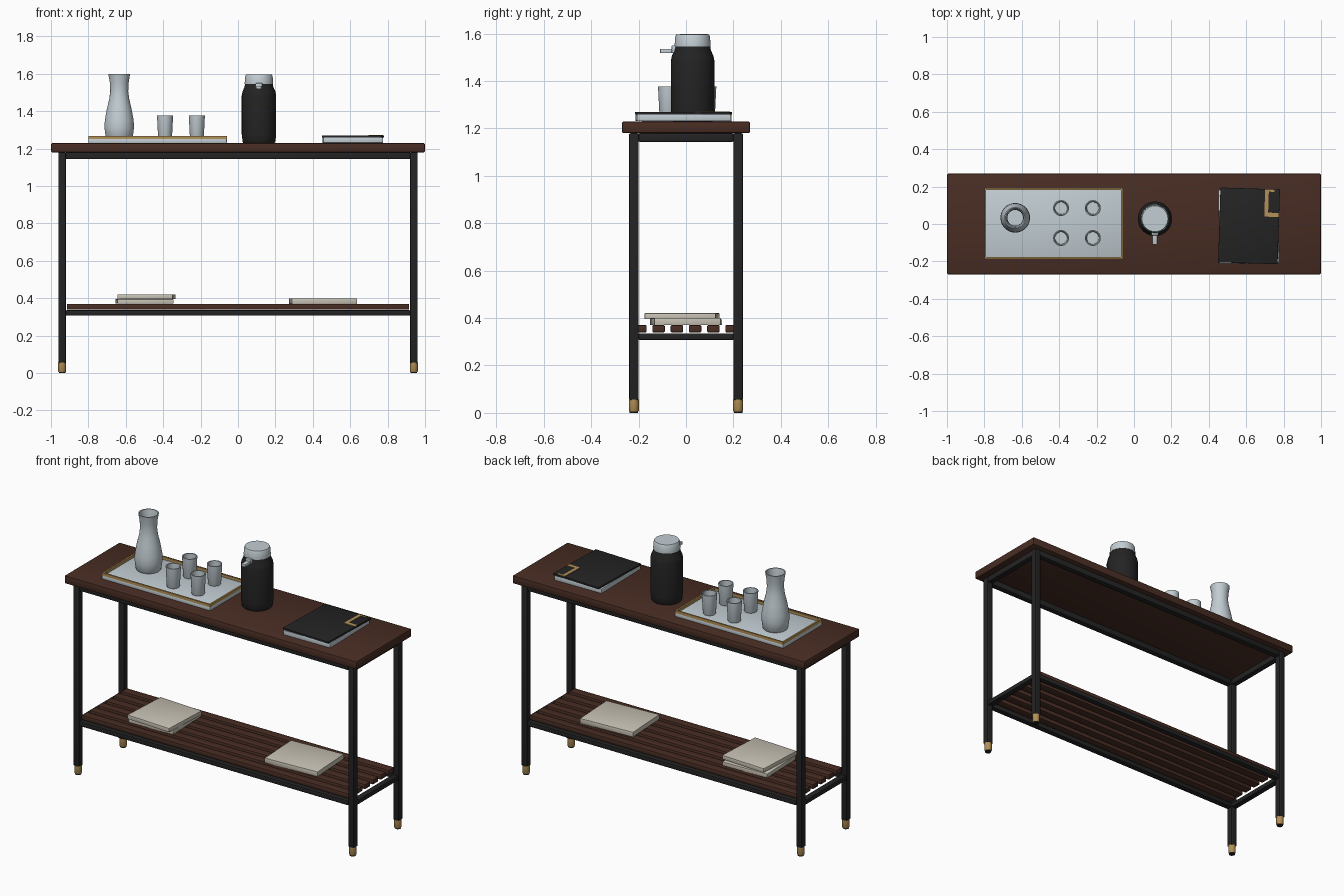
import bpy
import bmesh
from math import radians
from mathutils import Matrix, Vector

cube = bpy.data.objects.get("Cube")
if cube:
    bpy.data.objects.remove(cube, do_unlink=True)


def make_material(name, rgb):
    mat = bpy.data.materials.new(name)
    mat.use_nodes = True
    color = (*rgb, 1)
    mat.diffuse_color = color
    mat.node_tree.nodes["Principled BSDF"].inputs["Base Color"].default_value = color
    return mat


walnut = make_material("walnut", (0.065, 0.026, 0.017))
black = make_material("matte black", (0.017, 0.017, 0.017))
brass = make_material("brass", (0.46, 0.285, 0.095))
pale = make_material("pale ceramic", (0.54, 0.61, 0.65))
cream = make_material("cream paper", (0.58, 0.54, 0.46))
parts = []


def finish(bm, name, mat):
    mesh = bpy.data.meshes.new(name)
    bmesh.ops.recalc_face_normals(bm, faces=bm.faces)
    bm.to_mesh(mesh)
    bm.free()
    mesh.materials.append(mat)
    obj = bpy.data.objects.new(name, mesh)
    bpy.context.collection.objects.link(obj)
    parts.append(obj)
    return obj


def box(name, mat, center, size, bevel=0, turn=0):
    bm = bmesh.new()
    bmesh.ops.create_cube(bm, size=1, matrix=Matrix.Diagonal((*size, 1)))
    if bevel:
        bmesh.ops.bevel(bm, geom=bm.edges[:], offset=bevel, segments=2,
                        profile=0.5, affect='EDGES')
    obj = finish(bm, name, mat)
    obj.location = center
    obj.rotation_euler.z = radians(turn)
    return obj


def turned(name, mat, center, profile, steps=40):
    """Revolve a (radius, height) profile around the vertical axis."""
    bm = bmesh.new()
    verts = [bm.verts.new((r, 0, z)) for r, z in profile]
    edges = [bm.edges.new(pair) for pair in zip(verts, verts[1:])]
    bmesh.ops.spin(bm, geom=verts + edges, cent=(0, 0, 0), axis=(0, 0, 1),
                   angle=radians(360), steps=steps, use_merge=True)
    bmesh.ops.remove_doubles(bm, verts=bm.verts[:], dist=0.0001)
    obj = finish(bm, name, mat)
    obj.location = center
    return obj


# Table: top, legs with brass feet, and two rings of rails
box("table_top", walnut, (0, 0, 1.205), (2, 0.54, 0.05), 0.008)
LEG_X, LEG_Y = 0.94, 0.22
for sx, side in ((1, "left"), (-1, "right")):
    for sy, end in ((-1, "front"), (1, "back")):
        x, y = sx * LEG_X, sy * LEG_Y
        box(f"{end}_{side}_leg", black, (x, y, 0.617), (0.04, 0.04, 1.126), 0.005)
        turned(f"{end}_{side}_foot", brass, (x, y, 0),
               [(0, 0.006), (0.019, 0.006), (0.0215, 0.01), (0.0215, 0.056), (0, 0.056)], 24)
        turned(f"{end}_{side}_foot_pad", black, (x, y, 0),
               [(0, 0), (0.018, 0), (0.018, 0.007), (0, 0.007)], 24)
for level, z, height in (("upper", 1.162, 0.036), ("lower", 0.322, 0.028)):
    for s, end, side in ((-1, "front", "right"), (1, "back", "left")):
        box(f"{level}_{end}_rail", black, (0, s * LEG_Y, z),
            (2 * LEG_X - 0.04, 0.036, height), 0.003)
        box(f"{level}_{side}_rail", black, (s * LEG_X, 0, z),
            (0.036, 2 * LEG_Y - 0.04, height), 0.003)

# Slatted lower shelf
for i in range(6):
    box(f"shelf_slat_{i + 1}", walnut, (0, (i - 2.5) * 0.077, 0.355),
        (1.83, 0.053, 0.03), 0.004)

# Books on the shelf
box("lower_stacked_book", cream, (-0.5, 0, 0.383), (0.3, 0.295, 0.024), 0.002, 2)
box("upper_stacked_book", cream, (-0.49, -0.017, 0.408), (0.295, 0.3, 0.025), 0.002, -3)
box("single_book", cream, (0.455, -0.002, 0.385), (0.35, 0.28, 0.03), 0.002, 3)

# Serving tray with a brass rim
TX, TY, TW, TD = -0.43, 0.003, 0.74, 0.38
box("tray_base", pale, (TX, TY, 1.241), (TW, TD, 0.022), 0.002)
for s in (-1, 1):
    box("tray_long_rim", brass, (TX, TY + s * (TD - 0.01) / 2, 1.26), (TW, 0.01, 0.017))
    box("tray_end_rim", brass, (TX + s * (TW - 0.01) / 2, TY, 1.26), (0.01, TD - 0.02, 0.017))

# Hollow carafe and four cups
turned("carafe", pale, (-0.635, 0.033, 1.252), [
    (0, 0), (0.066, 0), (0.072, 0.008), (0.079, 0.06), (0.077, 0.1), (0.066, 0.16),
    (0.053, 0.215), (0.048, 0.255), (0.05, 0.3), (0.058, 0.346), (0.052, 0.346),
    (0.044, 0.3), (0.042, 0.255), (0.047, 0.215), (0.06, 0.16), (0.071, 0.1),
    (0.073, 0.06), (0.066, 0.012), (0, 0.012)])
for x in (-0.39, -0.22):
    for y in (-0.075, 0.085):
        turned("cup", pale, (x, y, 1.252), [
            (0, 0), (0.035, 0), (0.037, 0.004), (0.043, 0.125),
            (0.037, 0.125), (0.032, 0.01), (0, 0.01)], 32)

# Insulated jug with lid and spout
JUG = Vector((0.112, 0.028, 1.23))
turned("jug_body", black, JUG, [
    (0, 0), (0.083, 0), (0.087, 0.006), (0.092, 0.045), (0.092, 0.255),
    (0.088, 0.275), (0.077, 0.3), (0.074, 0.318), (0, 0.318)])
turned("jug_lid", pale, JUG, [
    (0, 0.315), (0.076, 0.315), (0.076, 0.325), (0.073, 0.358), (0.069, 0.366), (0, 0.366)])
box("jug_spout", pale, JUG + Vector((0, -0.095, 0.297)), (0.026, 0.085, 0.018), 0.003)
box("jug_spout_mount", pale, JUG + Vector((0, -0.074, 0.305)), (0.036, 0.03, 0.03), 0.003)

# Pale book under a dark folder with a brass corner mark
box("pale_book", pale, (0.613, -0.012, 1.245), (0.318, 0.395, 0.028), 0.002, 1)
folder = box("dark_folder", black, (0.615, -0.01, 1.264), (0.318, 0.4, 0.011), 0.001, -1.8)
for name, x, y, w, d in (("mark_stem", 0.09, 0.13, 0.02, 0.134),
                         ("mark_foot", 0.119, 0.063, 0.078, 0.022),
                         ("mark_head", 0.105, 0.192, 0.05, 0.012)):
    spot = Matrix.Rotation(radians(-1.8), 3, 'Z') @ Vector((x, y, 0.0065))
    box(name, brass, folder.location + spot, (w, d, 0.003), 0, -1.8)

# Smooth the round parts while keeping crisp edges
bpy.ops.object.select_all(action='DESELECT')
for obj in parts:
    obj.select_set(True)
bpy.context.view_layer.objects.active = parts[0]
bpy.ops.object.shade_smooth_by_angle(angle=radians(35))
